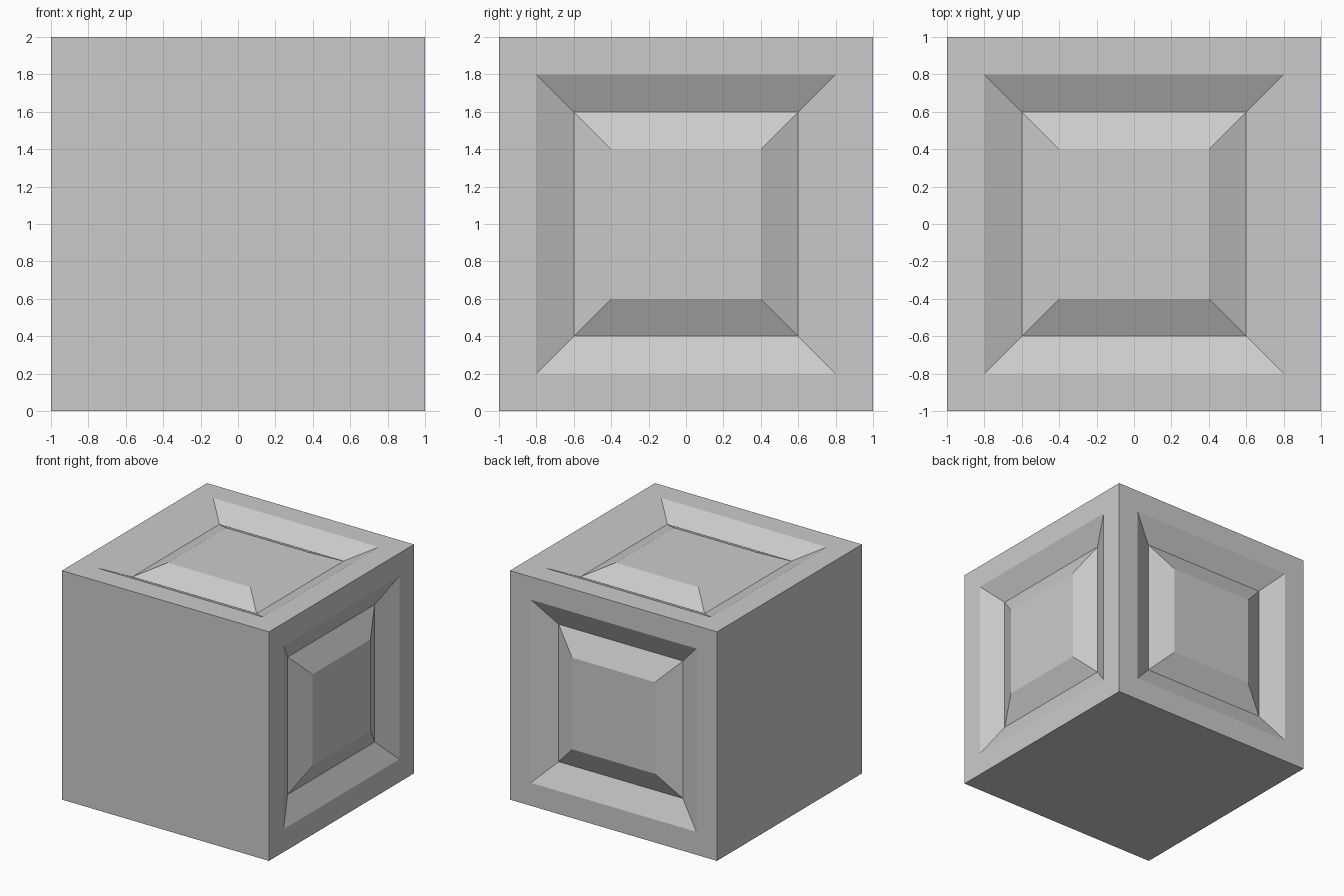
import bpy
import bmesh

default = bpy.data.objects.get("Cube")
if default:
    bpy.data.objects.remove(default, do_unlink=True)

# Single plain grey finish
grey = bpy.data.materials.new("mid_grey")
grey.use_nodes = True
colour = (0.6, 0.6, 0.6, 1)
grey.diffuse_color = colour
grey.node_tree.nodes["Principled BSDF"].inputs["Base Color"].default_value = colour

# Solid block standing on the ground
bm = bmesh.new()
bmesh.ops.create_cube(bm, size=2)
bmesh.ops.translate(bm, verts=bm.verts, vec=(0, 0, 1))
bm.normal_update()

# Panelled sides: left, back and top; the other three stay plain
panels = [f for f in bm.faces if sum(f.normal) > 0.5]

# Flat border, slope down into the groove, slope back up to the raised panel
for depth in (0, -0.1, 0.1):
    bmesh.ops.inset_individual(bm, faces=panels, thickness=0.2, depth=depth,
                               use_even_offset=True)
    bm.normal_update()

mesh = bpy.data.meshes.new("panelled_block")
bm.to_mesh(mesh)
bm.free()
mesh.materials.append(grey)
block = bpy.data.objects.new("panelled_block", mesh)
bpy.context.collection.objects.link(block)
